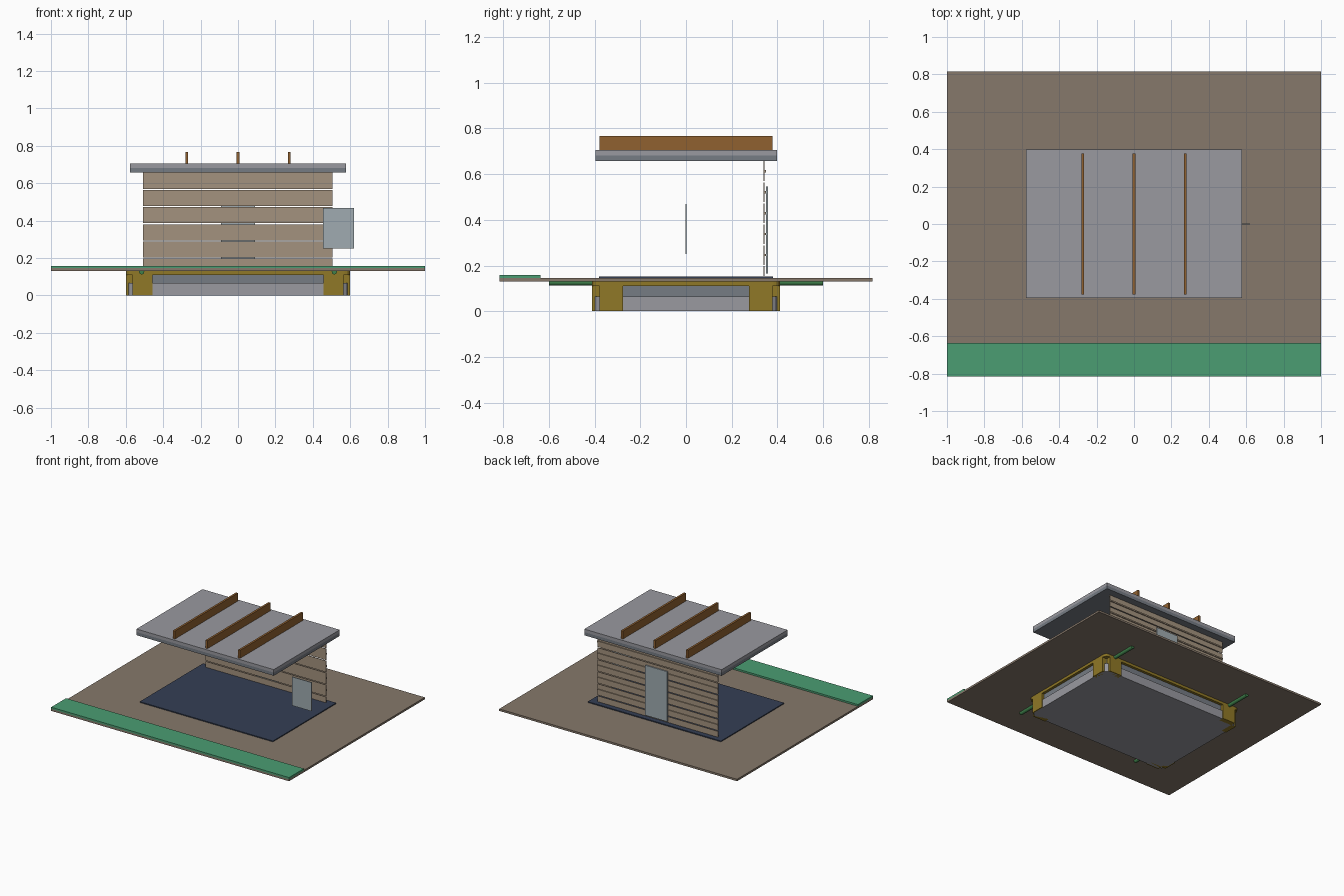
import bpy

if "Cube" in bpy.data.objects:
    bpy.data.objects.remove(bpy.data.objects["Cube"])


def material(name, r, g, b):
    m = bpy.data.materials.new(name)
    m.diffuse_color = (r, g, b, 1)
    m.use_nodes = True
    m.node_tree.nodes["Principled BSDF"].inputs["Base Color"].default_value = m.diffuse_color
    return m


tan = material("tan", 0.24, 0.19, 0.145)
green = material("green", 0.07, 0.34, 0.17)
dark_green = material("dark_green", 0.05, 0.22, 0.07)
navy = material("navy", 0.035, 0.05, 0.09)
gold = material("gold", 0.28, 0.19, 0.02)
light_grey = material("light_grey", 0.32, 0.32, 0.35)
blue_grey = material("blue_grey", 0.18, 0.20, 0.23)
siding = material("siding", 0.37, 0.29, 0.21)
pale = material("pale", 0.35, 0.41, 0.44)
wood = material("wood", 0.28, 0.12, 0.03)


def box(name, x, y, z, mat, corner=0.0):
    """Box from (min, max) ranges; corner rounds the upright edges."""
    bpy.ops.mesh.primitive_cube_add(
        size=1, location=[(a + b) / 2 for a, b in (x, y, z)])
    ob = bpy.context.object
    ob.name = name
    ob.scale = [b - a for a, b in (x, y, z)]
    bpy.ops.object.transform_apply(location=False, rotation=False, scale=True)
    ob.data.materials.append(mat)
    if corner:
        weights = ob.data.attributes.new("bevel_weight_edge", "FLOAT", "EDGE")
        for e in ob.data.edges:
            p, q = (ob.data.vertices[i].co for i in e.vertices)
            weights.data[e.index].value = float(abs(p.z - q.z) > 1e-4)
        mod = ob.modifiers.new("rounded_corners", "BEVEL")
        mod.limit_method = "WEIGHT"
        mod.width = corner
        mod.segments = 4
    return ob


# Ground sheet, front strip and floor
box("ground_sheet", (-1, 1), (-0.815, 0.815), (0.13, 0.145), tan)
box("front_strip", (-1, 1), (-0.815, -0.637), (0.145, 0.158), green)
box("floor", (-0.56, 0.56), (-0.38, 0.38), (0.145, 0.152), navy)

# Layered base with rounded corners
box("base_slab", (-0.592, 0.592), (-0.404, 0.404), (0, 0.065), light_grey, 0.05)
box("base_upper", (-0.58, 0.58), (-0.392, 0.392), (0.065, 0.11), blue_grey, 0.05)
box("base_cap", (-0.6, 0.6), (-0.412, 0.412), (0.11, 0.13), gold, 0.03)

# Corner cladding panels and the rods running out beneath the sheet
for sx in (-1, 1):
    for sy in (-1, 1):
        def span(s, a, b):
            return tuple(sorted((s * a, s * b)))
        box("corner_panel_long", span(sx, 0.457, 0.563), span(sy, 0.375, 0.412),
            (0.0, 0.128), gold)
        box("corner_panel_short", span(sx, 0.56, 0.6), span(sy, 0.275, 0.378),
            (0.0, 0.128), gold)
        bpy.ops.mesh.primitive_cylinder_add(
            vertices=12, radius=0.014, depth=0.22,
            location=(sx * 0.515, sy * 0.49, 0.126), rotation=(1.5707963, 0, 0))
        rod = bpy.context.object
        rod.name = "rod"
        rod.data.materials.append(dark_green)
        bpy.ops.object.shade_smooth_by_angle()

# Back wall of boards with narrow gaps and outer battens
pitch = 0.0915
edges = [0.15] + [0.2 + pitch * i for i in range(5)] + [0.66]
for low, high in zip(edges, edges[1:]):
    box("wall_board", (-0.508, 0.504), (0.338, 0.343),
        (low + 0.003, high - 0.003), siding)
for i in range(5):
    z = 0.246 + pitch * i
    box("wall_batten", (-0.508, 0.504), (0.343, 0.35),
        (z - 0.005, z + 0.005), siding)

# Door on the outside of the wall, side panel at the right
box("door", (-0.092, 0.092), (0.35, 0.358), (0.165, 0.545), pale)
box("side_panel", (0.455, 0.62), (-0.003, 0.003), (0.25, 0.468), pale)

# Roof in two layers with three beams on top
box("roof_lower", (-0.577, 0.577), (-0.395, 0.397), (0.658, 0.682), blue_grey)
box("roof_upper", (-0.577, 0.577), (-0.395, 0.397), (0.682, 0.705), light_grey)
for x in (-0.274, 0, 0.274):
    box("roof_beam", (x - 0.008, x + 0.008), (-0.378, 0.378), (0.705, 0.766), wood)
